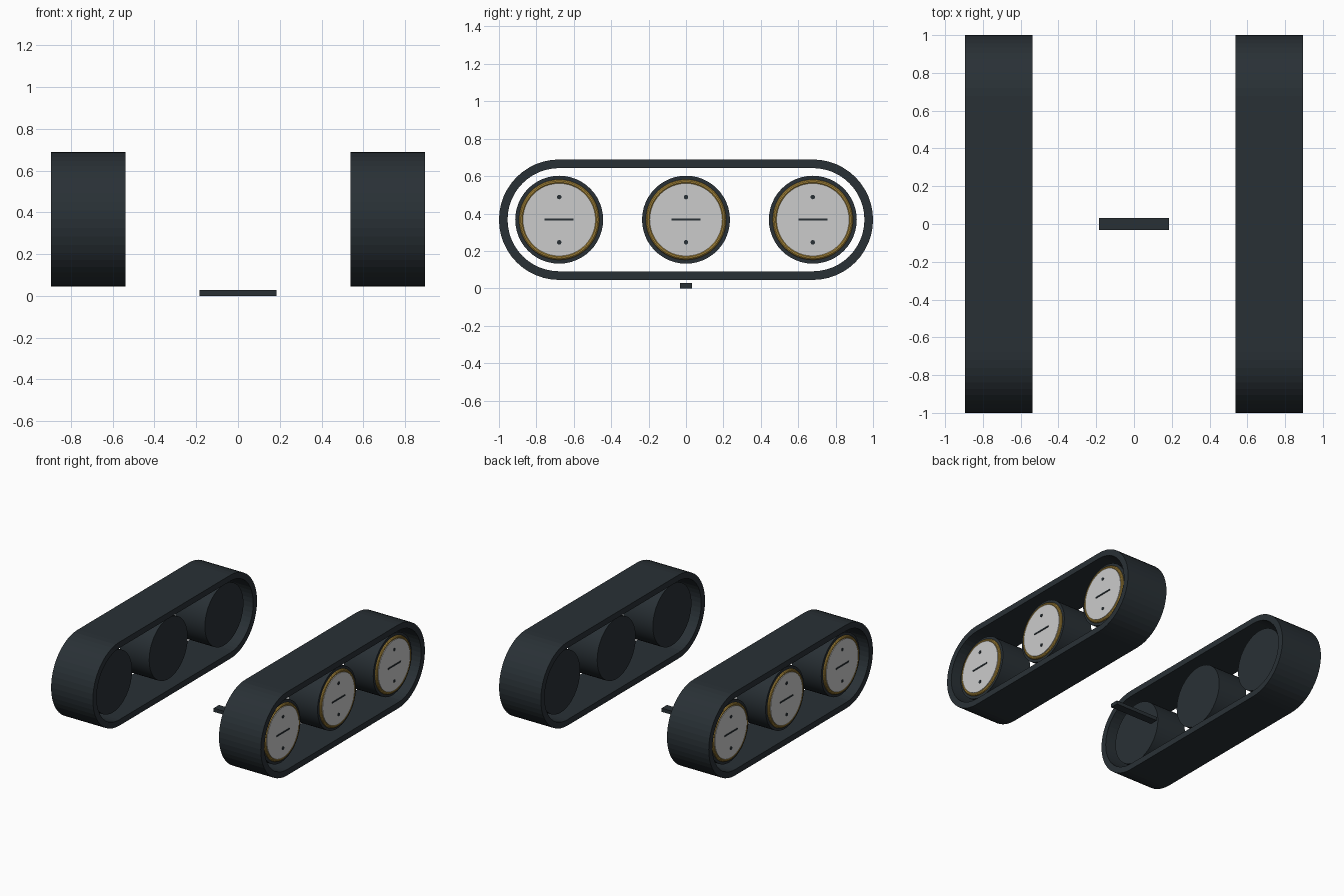
import bpy, bmesh, math
from mathutils import Matrix, Vector

if "Cube" in bpy.data.objects:
    bpy.data.objects.remove(bpy.data.objects["Cube"])

TRACK_X, HALF_W = 0.716, 0.178
CZ, R_OUT, R_IN, HALF_Y = 0.367, 0.322, 0.276, 0.678


def material(name, rgb):
    m = bpy.data.materials.new(name)
    m.diffuse_color = (*rgb, 1)
    m.use_nodes = True
    m.node_tree.nodes["Principled BSDF"].inputs["Base Color"].default_value = m.diffuse_color
    return m


DARK = material("dark_rubber", (0.022, 0.03, 0.036))
GOLD = material("brass", (0.45, 0.28, 0.05))
PALE = material("pale_metal", (0.62, 0.64, 0.63))


def finish(obj, name, mat, smooth=True):
    obj.name = name
    obj.data.materials.append(mat)
    if smooth:
        bpy.ops.object.shade_smooth_by_angle(angle=math.radians(30))
    return obj


def disc(name, x0, x1, y, z, r, mat, verts=48):
    # cylinder lying along x, from x0 to x1
    bpy.ops.mesh.primitive_cylinder_add(vertices=verts, radius=r, depth=abs(x1 - x0),
                                        location=((x0 + x1) / 2, y, z),
                                        rotation=(0, math.pi / 2, 0))
    return finish(bpy.context.object, name, mat)


def box(name, loc, size, mat):
    bpy.ops.mesh.primitive_cube_add(size=1, location=loc)
    o = bpy.context.object
    o.scale = size
    return finish(o, name, mat, False)


def stadium(r, n=24):
    # rounded-end loop in the y-z plane
    pts = []
    for side in (1, -1):
        for i in range(n + 1):
            a = -math.pi / 2 + math.pi * i / n
            pts.append((side * (HALF_Y + r * math.cos(a)), CZ + side * r * math.sin(a)))
    return pts


def track_belt(name, cx):
    bm = bmesh.new()
    loops = [[bm.verts.new((cx + dx, y, z)) for y, z in stadium(r)]
             for dx, r in ((-HALF_W, R_OUT), (HALF_W, R_OUT), (HALF_W, R_IN), (-HALF_W, R_IN))]
    n = len(loops[0])
    for k in range(4):
        a, b = loops[k], loops[(k + 1) % 4]
        for i in range(n):
            j = (i + 1) % n
            bm.faces.new((a[i], a[j], b[j], b[i]))
    bmesh.ops.recalc_face_normals(bm, faces=bm.faces)
    me = bpy.data.meshes.new(name)
    bm.to_mesh(me)
    bm.free()
    o = bpy.data.objects.new(name, me)
    bpy.context.collection.objects.link(o)
    o.data.materials.append(DARK)


for s, side in ((1, "right"), (-1, "left")):
    track_belt(f"{side}_track_belt", s * TRACK_X)
    for i, y in enumerate((-HALF_Y, 0, HALF_Y)):
        tag = f"{side}_{i + 1}"
        # road wheel with brass rim and pale hub cap on the outer side
        disc(f"wheel_{tag}", s * 0.593, s * 0.843, y, CZ, 0.235, DARK)
        bpy.ops.mesh.primitive_torus_add(major_radius=0.203, minor_radius=0.012,
                                         major_segments=48, minor_segments=10,
                                         location=(s * 0.846, y, CZ),
                                         rotation=(0, math.pi / 2, 0))
        finish(bpy.context.object, f"wheel_rim_{tag}", GOLD)
        disc(f"hub_cap_{tag}", s * 0.84, s * 0.858, y, CZ, 0.194, PALE)
        # slot and two bolts on the cap
        box(f"cap_slot_{tag}", (s * 0.858, y, CZ), (0.008, 0.155, 0.011), DARK)
        for k in (-1, 1):
            disc(f"cap_bolt_{tag}_{k}", s * 0.853, s * 0.862, y, CZ + k * 0.121, 0.012, DARK, 16)

# small bar on the ground between the tracks
box("centre_bar", (0, 0, 0.014), (0.37, 0.064, 0.028), DARK)
